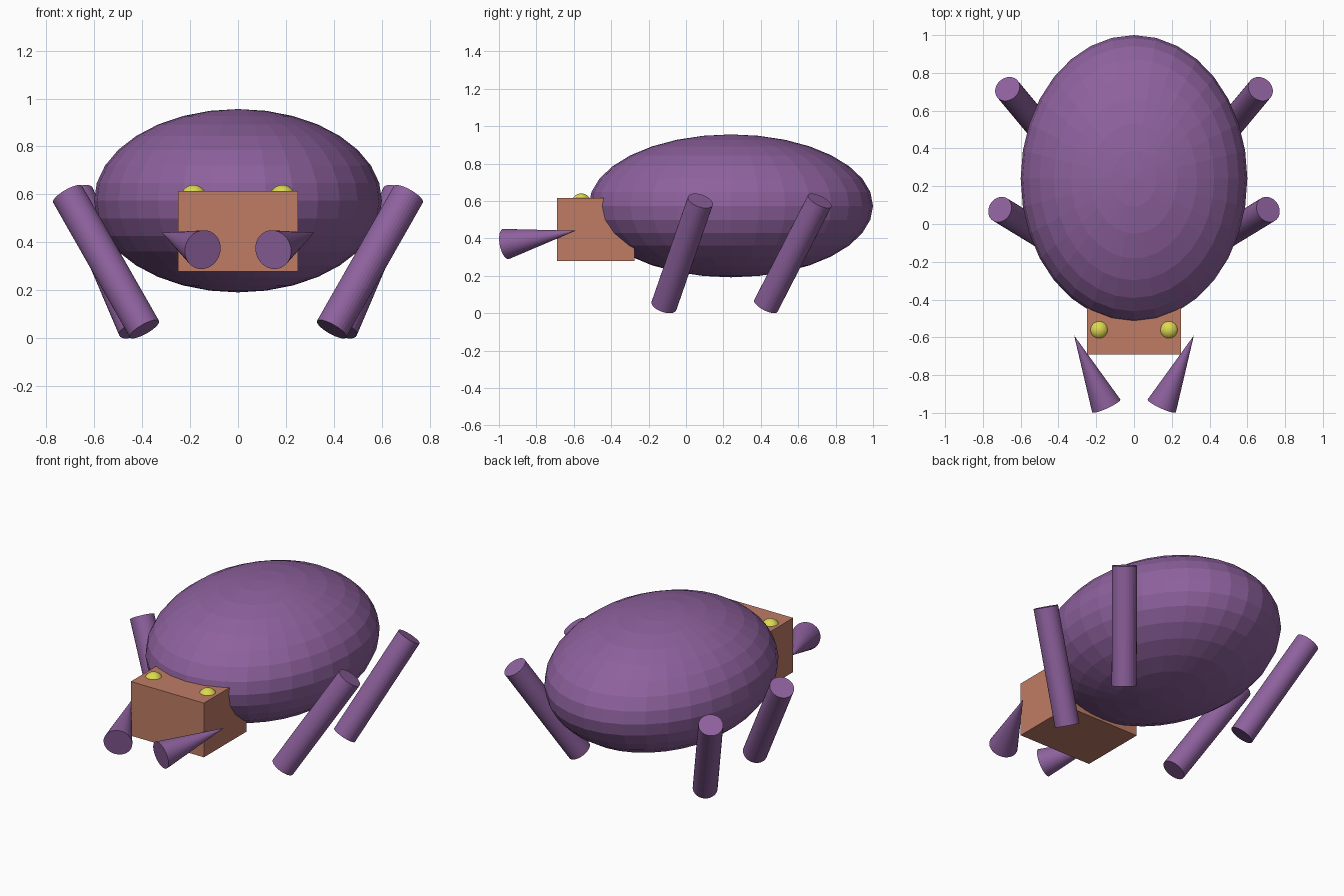
import bpy
from mathutils import Vector

if "Cube" in bpy.data.objects:
    bpy.data.objects.remove(bpy.data.objects["Cube"])


def material(name, rgb):
    m = bpy.data.materials.new(name)
    m.diffuse_color = (*rgb, 1)
    m.use_nodes = True
    m.node_tree.nodes["Principled BSDF"].inputs["Base Color"].default_value = m.diffuse_color
    return m


PURPLE = material("purple", (0.27, 0.12, 0.34))
CLAY = material("clay", (0.52, 0.20, 0.13))
YELLOW = material("yellow", (0.72, 0.70, 0.08))


def finish(name, mat):
    ob = bpy.context.object
    ob.name = name
    ob.data.materials.append(mat)
    return ob


def ball(name, loc, radii, mat, segments, rings):
    bpy.ops.mesh.primitive_uv_sphere_add(segments=segments, ring_count=rings, radius=1, location=loc)
    finish(name, mat).scale = radii


def taper(name, start, end, r_start, r_end, mat):
    """Cylinder or cone running between two points."""
    a, b = Vector(start), Vector(end)
    bpy.ops.mesh.primitive_cone_add(vertices=32, radius1=r_start, radius2=r_end,
                                    depth=(b - a).length, location=(a + b) / 2)
    ob = finish(name, mat)
    ob.rotation_euler = (b - a).to_track_quat('Z', 'Y').to_euler()


# Body
ball("body", (0, 0.24, 0.574), (0.6, 0.76, 0.382), PURPLE, 32, 16)

# Head block
bpy.ops.mesh.primitive_cube_add(size=1, location=(0, -0.4825, 0.4475))
finish("head", CLAY).scale = (0.5, 0.415, 0.335)

# Paired parts
for side, s in (("right", 1), ("left", -1)):
    ball(f"{side}_eye", (s * 0.185, -0.56, 0.587), (0.053,) * 3, YELLOW, 32, 16)
    taper(f"{side}_front_leg", (s * 0.39, -0.118, 0.039), (s * 0.71, 0.077, 0.601), 0.07, 0.07, PURPLE)
    taper(f"{side}_rear_leg", (s * 0.43, 0.427, 0.039), (s * 0.67, 0.715, 0.601), 0.07, 0.07, PURPLE)
    # Claw: wide end forward, tip back beside the head
    taper(f"{side}_claw", (s * 0.147, -0.963, 0.37), (s * 0.317, -0.59, 0.441), 0.082, 0, PURPLE)
